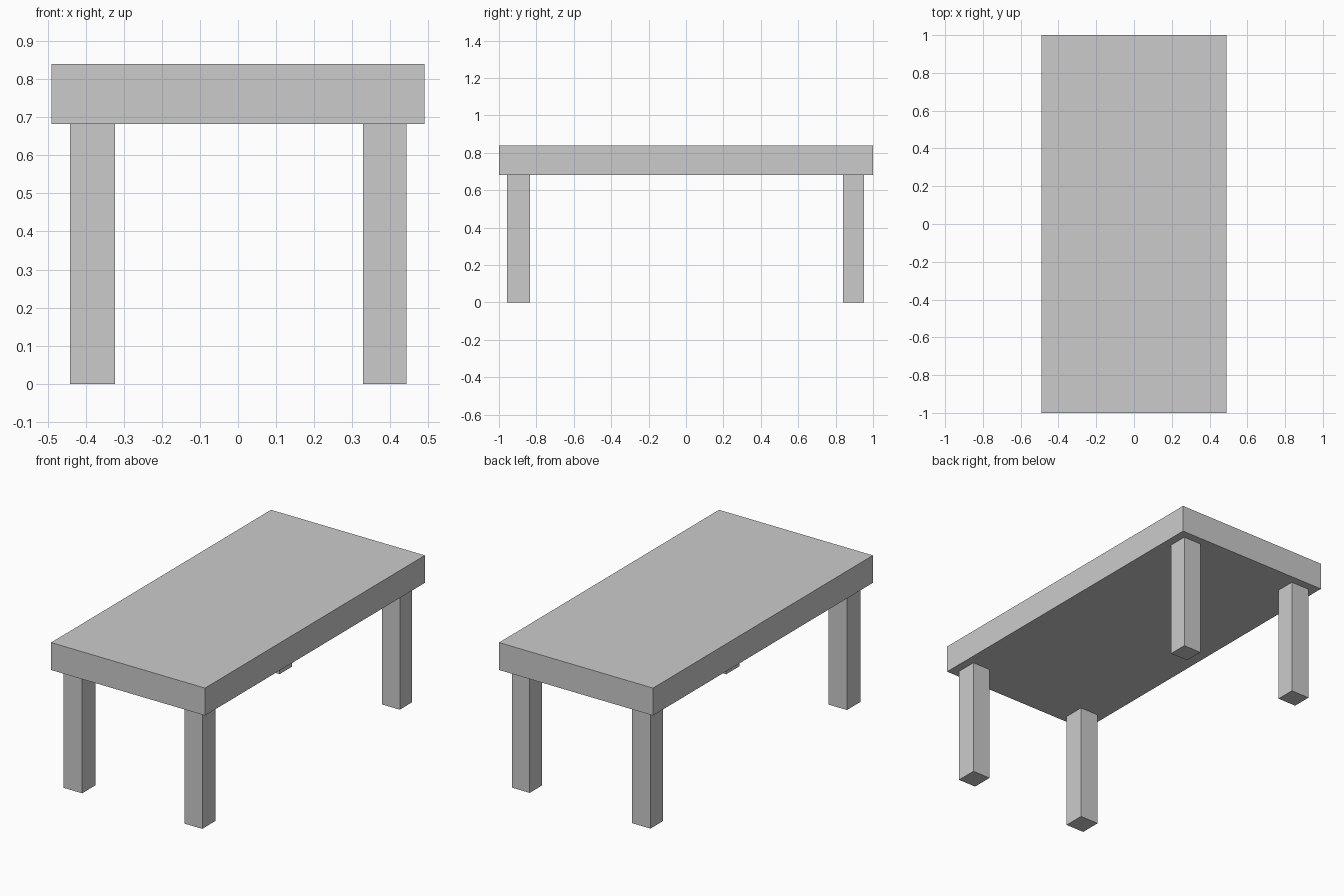
import bpy

if "Cube" in bpy.data.objects:
    bpy.data.objects.remove(bpy.data.objects["Cube"])


def box(name, x, y, z):
    """Axis-aligned box from (min, max) ranges."""
    bpy.ops.mesh.primitive_cube_add(size=1, location=[sum(r) / 2 for r in (x, y, z)])
    obj = bpy.context.object
    obj.name = name
    obj.scale = [r[1] - r[0] for r in (x, y, z)]
    bpy.ops.object.transform_apply(location=False, rotation=False, scale=True)
    return obj


UNDERSIDE = 0.682

# Thick slab top
box("table_top", (-0.49, 0.49), (-1, 1), (UNDERSIDE, 0.84))

# Four square legs, slightly uneven in thickness
sides = {"left": (-0.441, -0.323), "right": (0.328, 0.442)}
ends = {"front": (-0.956, -0.834), "back": (0.84, 0.953)}
for end, y in ends.items():
    for side, x in sides.items():
        box(f"{end}_{side}_leg", x, y, (0, UNDERSIDE))
